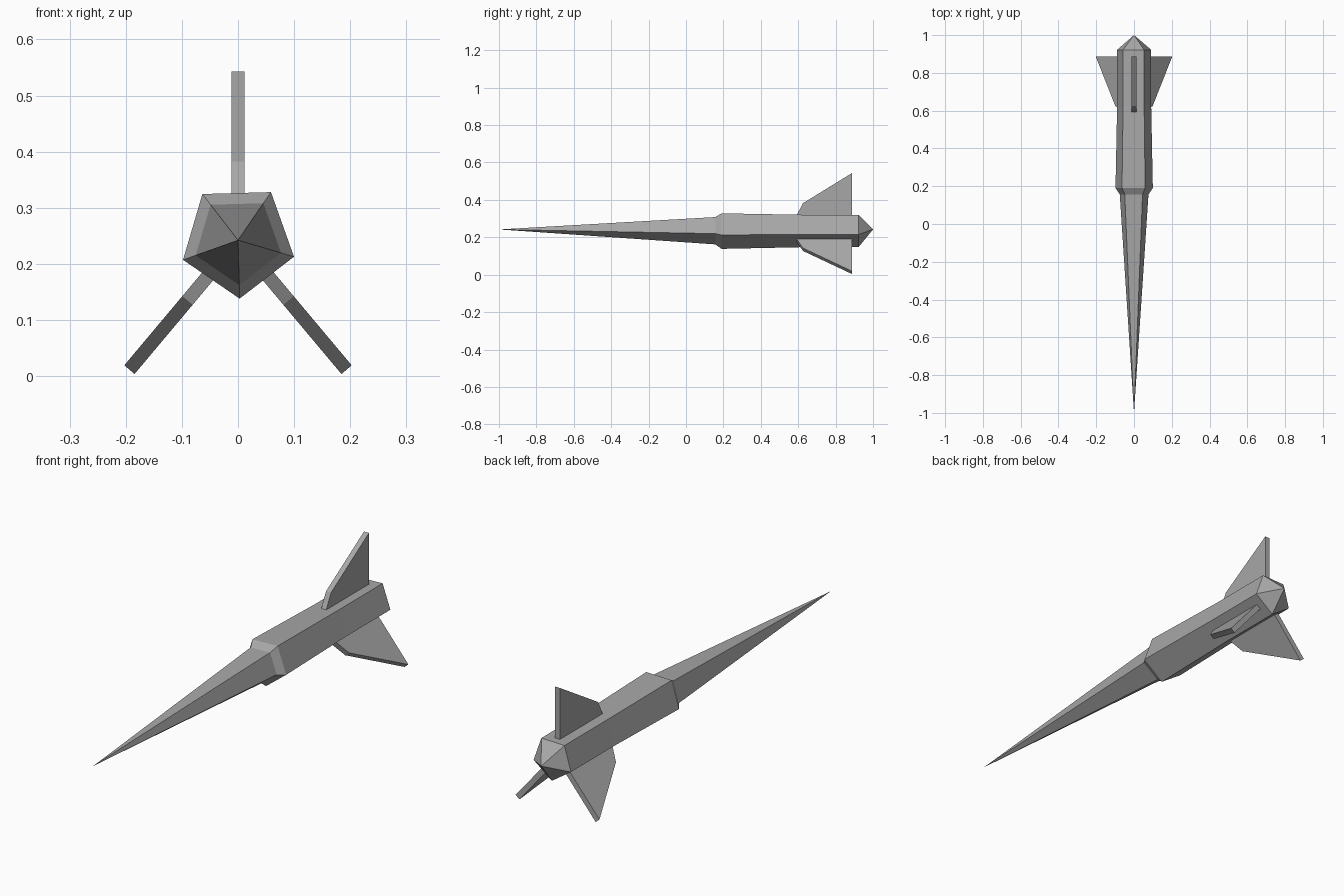
import bpy, bmesh, math
from mathutils import Matrix, Vector

cube = bpy.data.objects.get("Cube")
if cube:
    bpy.data.objects.remove(cube, do_unlink=True)

AXIS_Z = 0.242
SIDES = 5
FIN_THICKNESS = 0.024

# Single grey finish
grey = bpy.data.materials.new("matte_grey")
grey.use_nodes = True
color = (0.39, 0.39, 0.39, 1)
grey.diffuse_color = color
grey.node_tree.nodes["Principled BSDF"].inputs["Base Color"].default_value = color


def finish(name, bm):
    bmesh.ops.recalc_face_normals(bm, faces=bm.faces)
    mesh = bpy.data.meshes.new(name)
    bm.to_mesh(mesh)
    bm.free()
    mesh.materials.append(grey)
    obj = bpy.data.objects.new(name, mesh)
    obj.location.z = AXIS_Z
    bpy.context.collection.objects.link(obj)
    return obj


def hull(name, profile, nose_y, tail_y):
    """Five-sided loft along y, closed to a point at both ends."""
    bm = bmesh.new()
    rings = []
    for y, radius in profile:
        ring = []
        for i in range(SIDES):
            a = math.radians(-88.4) + math.tau * i / SIDES
            ring.append(bm.verts.new((radius * math.cos(a), y, radius * math.sin(a))))
        rings.append(ring)
    nose = bm.verts.new((0, nose_y, 0))
    tail = bm.verts.new((0, tail_y, 0))
    for i in range(SIDES):
        j = (i + 1) % SIDES
        bm.faces.new((nose, rings[0][i], rings[0][j]))
        for a, b in zip(rings, rings[1:]):
            bm.faces.new((a[i], a[j], b[j], b[i]))
        bm.faces.new((rings[-1][i], rings[-1][j], tail))
    return finish(name, bm)


def fin(name, degrees):
    """Swept plate standing on the hull, turned about the long axis."""
    outline = [(0.578, 0.05), (0.625, 0.14), (0.887, 0.301), (0.887, 0.05)]
    bm = bmesh.new()
    face = bm.faces.new([bm.verts.new((-FIN_THICKNESS / 2, y, r)) for y, r in outline])
    plate = bmesh.ops.extrude_face_region(bm, geom=[face])
    verts = [v for v in plate["geom"] if isinstance(v, bmesh.types.BMVert)]
    bmesh.ops.translate(bm, vec=Vector((FIN_THICKNESS, 0, 0)), verts=verts)
    bm.transform(Matrix.Rotation(math.radians(degrees), 4, "Y"))
    return finish(name, bm)


# Long spike, stepped collar, tapering body and pointed tail
hull("hull", [(0.157, 0.08), (0.19, 0.104), (0.62, 0.095), (0.922, 0.095)], -1, 1)

# Three tail fins
fin("top_fin", 0)
fin("lower_left_fin", 140)
fin("lower_right_fin", -140)
